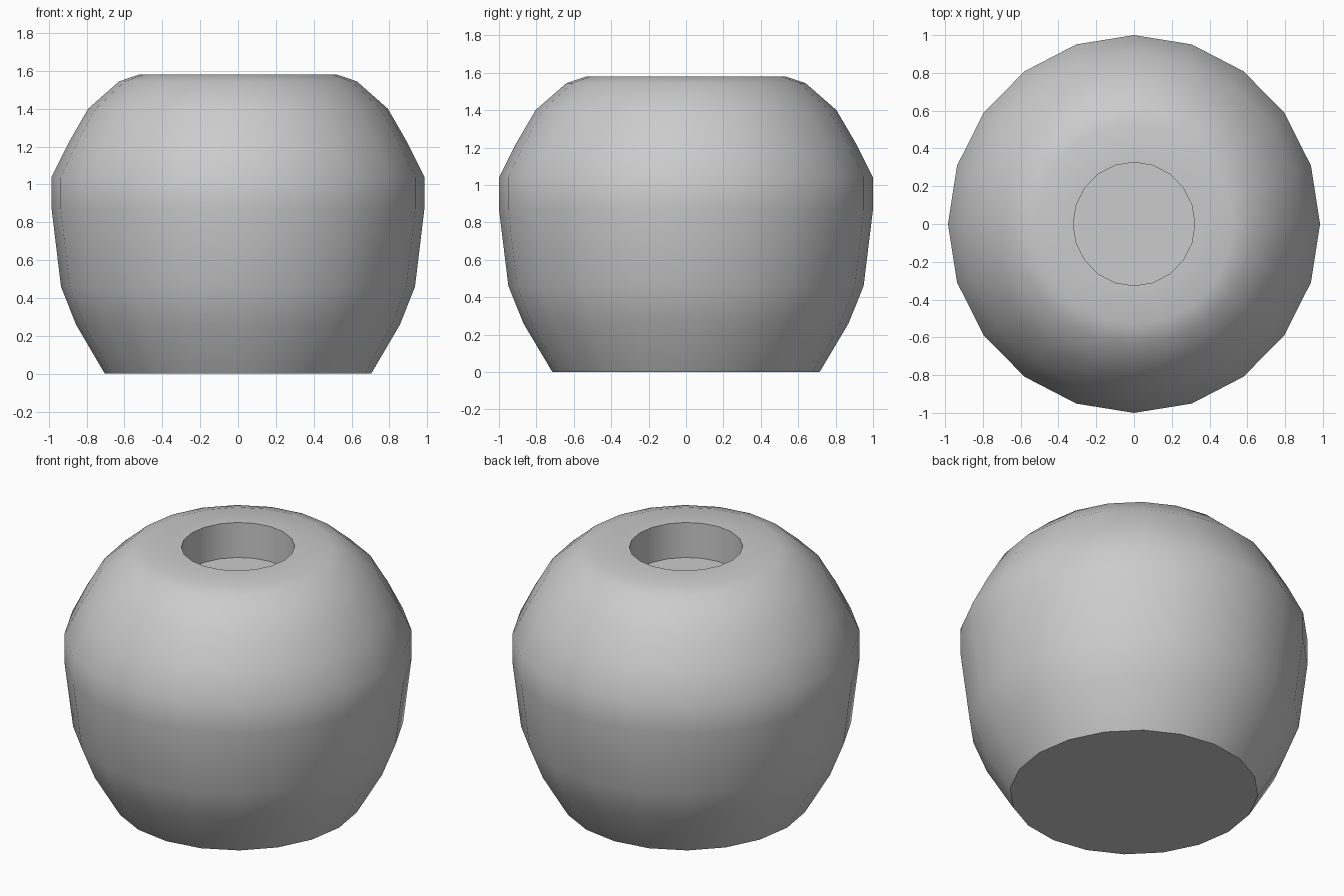
import bpy
import bmesh
import math
from mathutils import Vector

SIDES = 20

cube = bpy.data.objects.get("Cube")
if cube:
    bpy.data.objects.remove(cube, do_unlink=True)

# Single plain grey
grey = bpy.data.materials.new("plain grey")
grey.use_nodes = True
colour = (0.6, 0.6, 0.6, 1)
grey.diffuse_color = colour
grey.node_tree.nodes["Principled BSDF"].inputs["Base Color"].default_value = colour

# Profile (radius, height): base, bulging wall, flat rim, recess wall, recess floor
profile = [
    (0, 0), (0.71, 0), (0.72, 0.015), (0.865, 0.26), (0.945, 0.46),
    (0.995, 0.87), (0.995, 1.04), (0.905, 1.22), (0.80, 1.40),
    (0.635, 1.545), (0.53, 1.58), (0.325, 1.58), (0.325, 1.36), (0, 1.36),
]

# Lathe the profile around the vertical axis
bm = bmesh.new()
verts = [bm.verts.new((0, r, z)) for r, z in profile]
edges = [bm.edges.new(pair) for pair in zip(verts, verts[1:])]
bmesh.ops.spin(bm, geom=verts + edges, cent=(0, 0, 0), axis=(0, 0, 1),
               angle=math.tau, steps=SIDES, use_merge=False)
bmesh.ops.remove_doubles(bm, verts=bm.verts[:], dist=0.0005)
# The body is very slightly narrower from side to side
bmesh.ops.scale(bm, vec=Vector((0.99, 1.005, 1)), verts=bm.verts[:])
bmesh.ops.recalc_face_normals(bm, faces=bm.faces[:])

mesh = bpy.data.meshes.new("round_pot")
bm.to_mesh(mesh)
bm.free()
mesh.materials.append(grey)
pot = bpy.data.objects.new("round_pot", mesh)
bpy.context.collection.objects.link(pot)

# Smooth wall with crisp base and recess edges
bpy.ops.object.select_all(action="DESELECT")
pot.select_set(True)
bpy.context.view_layer.objects.active = pot
bpy.ops.object.shade_smooth_by_angle(angle=math.radians(32))
